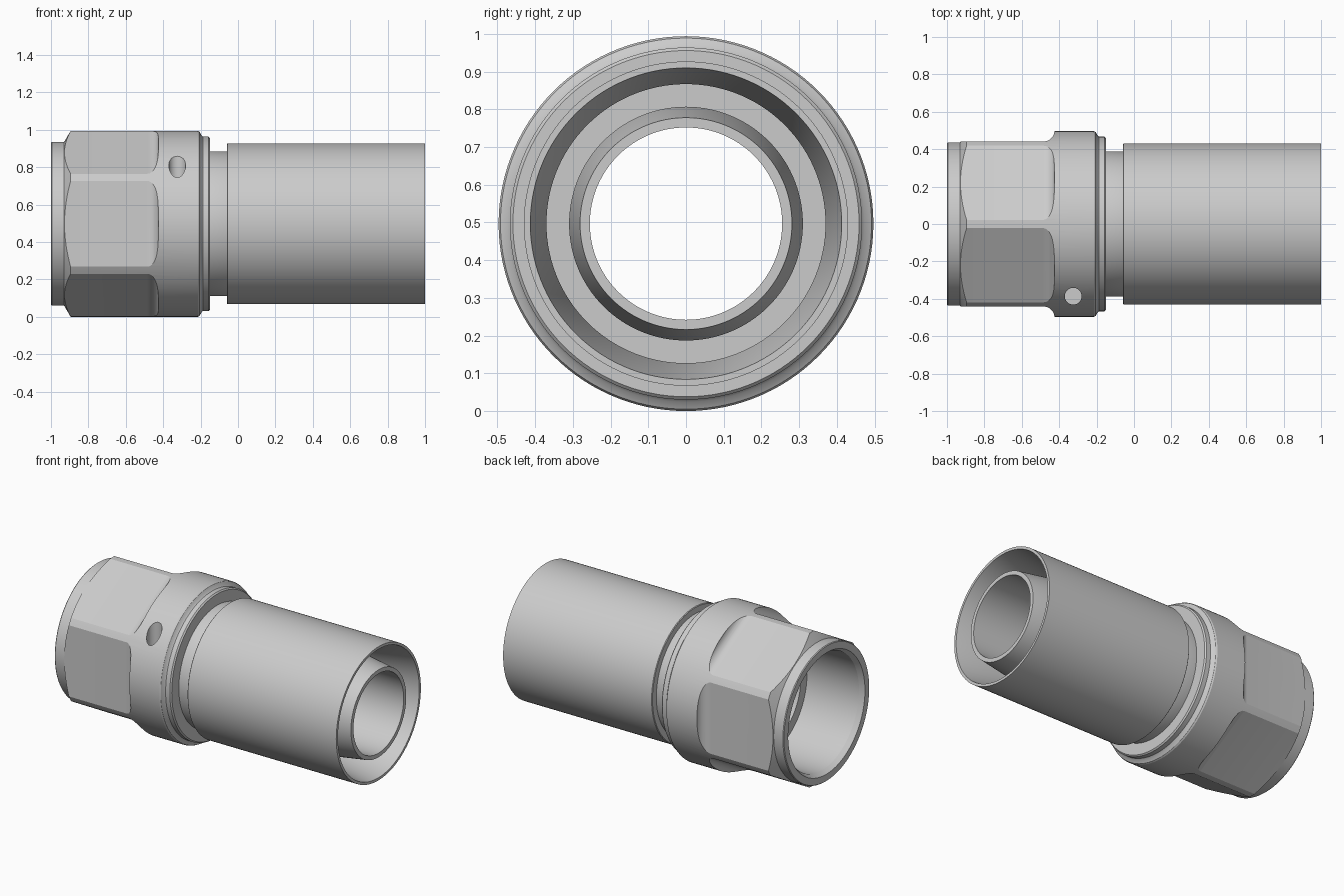
import bpy, bmesh
from math import sin, cos, pi, radians
from mathutils import Matrix, Vector

if "Cube" in bpy.data.objects:
    bpy.data.objects.remove(bpy.data.objects["Cube"])

R = 0.497          # outer radius, also the height of the axis
SEGS = 120


def make_object(name, bm):
    bmesh.ops.recalc_face_normals(bm, faces=bm.faces)
    mesh = bpy.data.meshes.new(name)
    bm.to_mesh(mesh)
    bm.free()
    obj = bpy.data.objects.new(name, mesh)
    bpy.context.collection.objects.link(obj)
    return obj


def lathe(name, profile):
    """Revolve a closed (x, radius) outline about the x axis at height R."""
    bm = bmesh.new()
    rings = [[bm.verts.new((x, r * cos(2 * pi * i / SEGS), R + r * sin(2 * pi * i / SEGS)))
              for i in range(SEGS)] for x, r in profile]
    for k, a in enumerate(rings):
        b = rings[(k + 1) % len(rings)]
        for i in range(SEGS):
            j = (i + 1) % SEGS
            bm.faces.new((a[i], a[j], b[j], b[i]))
    return make_object(name, bm)


def cut(target, cutter):
    mod = target.modifiers.new("cut", 'BOOLEAN')
    mod.operation = 'DIFFERENCE'
    mod.solver = 'EXACT'
    mod.object = cutter
    bpy.context.view_layer.objects.active = target
    bpy.ops.object.modifier_apply(modifier=mod.name)
    bpy.data.objects.remove(cutter)


def smooth(obj):
    bpy.ops.object.select_all(action='DESELECT')
    obj.select_set(True)
    bpy.context.view_layer.objects.active = obj
    bpy.ops.object.shade_smooth_by_angle(angle=radians(25))


# Coupling nut: chamfered nose, round collar, stepped rear lip, open bore
nut = lathe("coupling_nut", [
    (-1.0, 0.39), (-1.0, 0.433), (-0.995, 0.437), (-0.93, 0.437), (-0.895, R),
    (-0.215, R), (-0.205, 0.492), (-0.195, 0.473), (-0.188, 0.467), (-0.158, 0.467),
    (-0.15, 0.459), (-0.15, 0.38), (-0.6, 0.372), (-0.97, 0.372)])

# Six wrench flats, each running out in a concave fillet at the collar
flat = [(-1.1, 0.441), (-0.485, 0.441)]
flat += [(-0.485 + 0.06 * sin(a), 0.501 - 0.06 * cos(a))
         for a in (pi / 2 * i / 8 for i in range(1, 9))]
flat += [(-0.425, 0.6), (-1.1, 0.6)]
for k in range(6):
    bm = bmesh.new()
    face = bm.faces.new([bm.verts.new((x, -0.3, r)) for x, r in flat])
    ext = bmesh.ops.extrude_face_region(bm, geom=[face])
    bmesh.ops.translate(bm, vec=Vector((0, 0.6, 0)),
                        verts=[v for v in ext["geom"] if isinstance(v, bmesh.types.BMVert)])
    bm.transform(Matrix.Translation((0, 0, R)) @ Matrix.Rotation(radians(30 + 60 * k), 4, 'X'))
    # flats face +y and -y, corners point up and down
    cut(nut, make_object("flat_cutter", bm))

# Blind drilled hole in the collar
bm = bmesh.new()
bmesh.ops.create_cone(bm, cap_ends=True, segments=32, radius1=0.045, radius2=0.045, depth=0.5,
                      matrix=Matrix.Translation((-0.325, -0.386, R + 0.44)))
cut(nut, make_object("hole_cutter", bm))
smooth(nut)

# Inner nipple: coned seat inside the nut, neck behind it, tapered tube end
nipple = lathe("inner_nipple", [
    (-0.5, 0.255), (-0.6, 0.31), (-0.6, 0.378), (-0.15, 0.387), (-0.04, 0.387),
    (0.0, 0.375), (0.0, 0.31), (0.8, 0.31), (1.0, 0.281), (1.0, 0.255)])
smooth(nipple)

# Outer crimp sleeve with a flared mouth
sleeve = lathe("outer_sleeve", [
    (-0.06, 0.37), (-0.06, 0.426), (-0.056, 0.43), (1.0, 0.43), (1.0, 0.413), (0.75, 0.37)])
smooth(sleeve)
